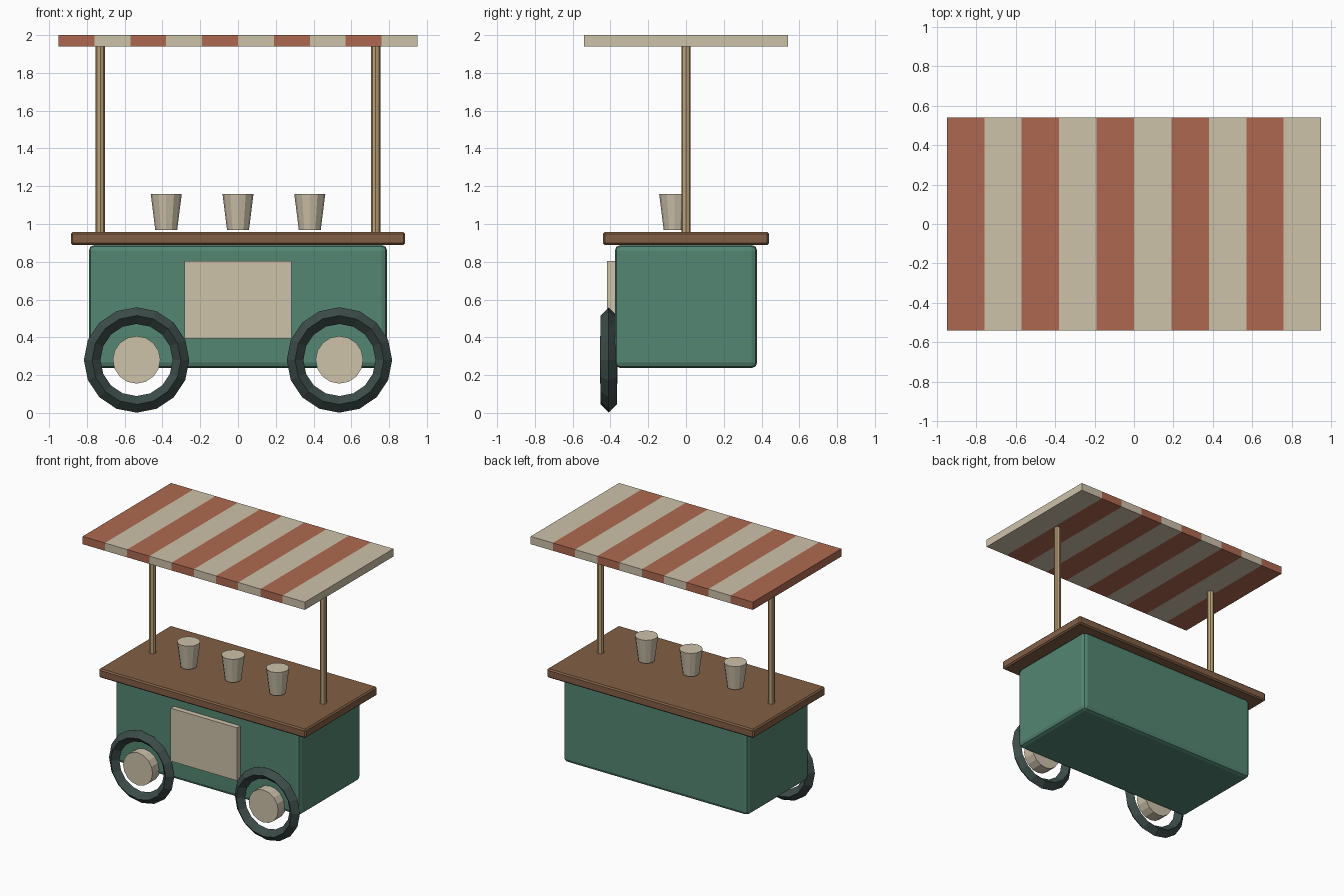
import bpy, bmesh
from math import pi
from mathutils import Matrix, Vector

cube = bpy.data.objects.get("Cube")
if cube:
    bpy.data.objects.remove(cube, do_unlink=True)


def material(name, *rgb):
    linear = [(c / 255 / 12.92) if c < 11 else ((c / 255 + 0.055) / 1.055) ** 2.4 for c in rgb]
    mat = bpy.data.materials.new(name)
    mat.use_nodes = True
    mat.diffuse_color = (*linear, 1)
    mat.node_tree.nodes["Principled BSDF"].inputs["Base Color"].default_value = (*linear, 1)
    return mat


green = material("cart green", 84, 134, 115)
wood = material("counter brown", 130, 95, 69)
cream = material("cream", 205, 194, 170)
red = material("terracotta", 174, 105, 80)
tan = material("pole tan", 188, 162, 120)
rubber = material("tyre dark green", 60, 76, 73)


def finish(bm, name, *mats):
    mesh = bpy.data.meshes.new(name)
    bm.to_mesh(mesh)
    bm.free()
    obj = bpy.data.objects.new(name, mesh)
    bpy.context.collection.objects.link(obj)
    for mat in mats:
        mesh.materials.append(mat)
    return obj


def box(name, low, high, mat, bevel=0, segments=1):
    low, high = Vector(low), Vector(high)
    bm = bmesh.new()
    bmesh.ops.create_cube(bm, size=1)
    bmesh.ops.scale(bm, vec=high - low, verts=bm.verts)
    bmesh.ops.translate(bm, vec=(low + high) / 2, verts=bm.verts)
    if bevel:
        bmesh.ops.bevel(bm, geom=bm.edges[:], offset=bevel, segments=segments,
                        profile=0.5, affect='EDGES')
    return finish(bm, name, mat)


def cylinder(name, centre, depth, r_low, r_high, sides, mat, tilt=0):
    bm = bmesh.new()
    place = Matrix.Translation(centre) @ Matrix.Rotation(tilt, 4, 'X')
    bmesh.ops.create_cone(bm, cap_ends=True, segments=sides, radius1=r_low,
                          radius2=r_high, depth=depth, matrix=place)
    return finish(bm, name, mat)


# Cart body, counter and front panel
box("cart_body", (-0.79, -0.377, 0.237), (0.79, 0.377, 0.889), green, 0.03, 2)
box("counter_top", (-0.885, -0.44, 0.889), (0.885, 0.44, 0.957), wood, 0.01)
box("front_panel", (-0.284, -0.417, 0.395), (0.284, -0.37, 0.804), cream)

# Wheels and poles on both sides
for side, x in (("right", -1), ("left", 1)):
    bpy.ops.mesh.primitive_torus_add(
        major_segments=16, minor_segments=4, major_radius=0.235, minor_radius=0.044,
        location=(x * 0.537, -0.409, 0.28), rotation=(pi / 2, 0, 0))
    tyre = bpy.context.object
    tyre.name = side + "_tyre"
    tyre.data.materials.append(rubber)
    cylinder(side + "_hub", (x * 0.537, -0.409, 0.281), 0.094, 0.126, 0.126, 16, cream, pi / 2)
    cylinder(side + "_pole", (x * 0.729, 0, 1.45), 1.0, 0.025, 0.025, 8, tan)

# Cups on the counter
for name, x in (("right", -0.38), ("middle", 0), ("left", 0.38)):
    cylinder(name + "_cup", (x, -0.06, 1.063), 0.19, 0.058, 0.082, 12, cream)

# Striped canopy: a slab sliced into ten bands
stripes, half = 10, 0.95
bm = bmesh.new()
bmesh.ops.create_cube(bm, size=1)
bmesh.ops.scale(bm, vec=(2 * half, 1.08, 0.06), verts=bm.verts)
bmesh.ops.translate(bm, vec=(0, 0, 1.97), verts=bm.verts)
width = 2 * half / stripes
for i in range(1, stripes):
    bmesh.ops.bisect_plane(bm, geom=bm.verts[:] + bm.edges[:] + bm.faces[:],
                           plane_co=(i * width - half, 0, 0), plane_no=(1, 0, 0))
for face in bm.faces:
    band = int((face.calc_center_median().x + half) / width)
    face.material_index = min(max(band, 0), stripes - 1) % 2
finish(bm, "canopy", red, cream)
